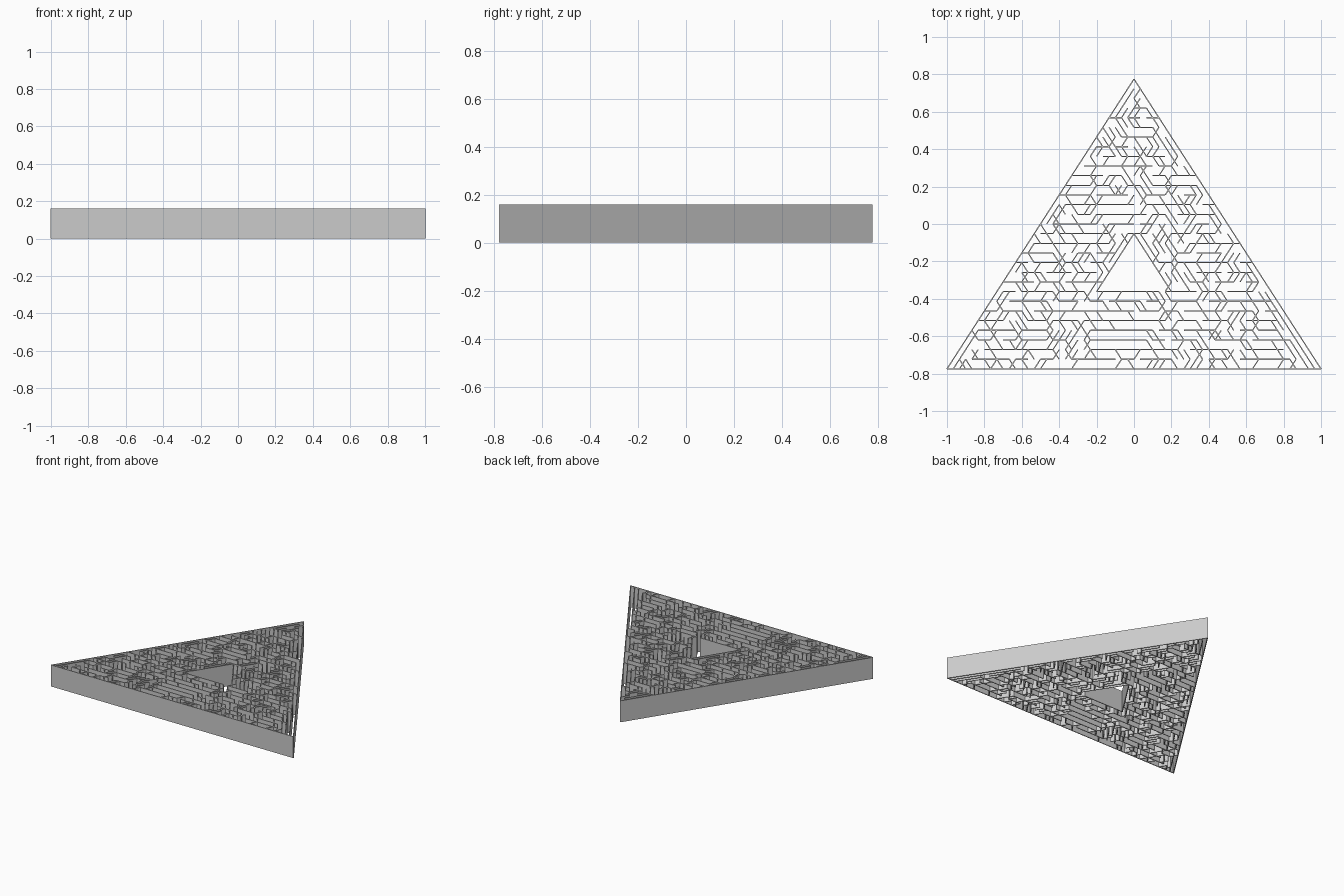
import bpy, bmesh, random
from mathutils import Vector

if "Cube" in bpy.data.objects:
    bpy.data.objects.remove(bpy.data.objects["Cube"])

random.seed(11)
N, HGT, T = 30, 0.16, 0.006            # lattice rows, wall height, wall thickness
SX, SY = 1 / 30, 1.55 / 30             # half cell width, row height
DIRS = [(2, 0), (1, 1), (-1, 1), (-2, 0), (-1, -1), (1, -1)]


def step(n, d):
    return (n[0] + DIRS[d][0], n[1] + DIRS[d][1])


def inside(n):
    h, r = n
    if not (0 <= r <= N and abs(h) <= N - r):
        return False
    return not (r > 8 and abs(h) < 14 - r)      # keep the centre court empty


def trace(start, path):
    """Edges of a wall that starts at a lattice node and follows direction digits."""
    out, n = [], start
    for c in path:
        out.append((n, int(c)))
        n = step(n, int(c))
    return out


def build(name, edges):
    """Merge straight runs of edges and raise each run as a thin upright slab."""
    es = set((n, d) if d < 3 else (step(n, d), d - 3) for n, d in edges)
    bm = bmesh.new()
    for n, d in sorted(es):
        if (step(n, d + 3), d) in es:
            continue
        e = n
        while (e, d) in es:
            e = step(e, d)
        a = Vector((n[0] * SX, n[1] * SY - 0.775))
        b = Vector((e[0] * SX, e[1] * SY - 0.775))
        u = (b - a).normalized()
        p = Vector((-u.y, u.x)) * T / 2
        vs = [bm.verts.new((*c, 0)) for c in (a - p, b - p, b + p, a + p)]
        f = bm.faces.new(vs)
        top = bmesh.ops.extrude_face_region(bm, geom=[f], use_keep_orig=True)["geom"]
        bmesh.ops.translate(bm, vec=(0, 0, HGT),
                            verts=[v for v in top if isinstance(v, bmesh.types.BMVert)])
    bmesh.ops.recalc_face_normals(bm, faces=bm.faces[:])
    me = bpy.data.meshes.new(name)
    bm.to_mesh(me)
    bm.free()
    bpy.context.collection.objects.link(bpy.data.objects.new(name, me))


# Outer triangle and centre court with a doorway at its right corner
outer = trace((-N, 0), "0" * N + "2" * N + "4" * N)
court = trace((0, 14), "4" * 6 + "0" * 5) + trace((0, 14), "5" * 6)

# Main passages that give the maze its layout
maze = []
for start, path in [
    ((1, 29), "454505"), ((0, 24), "5505"), ((-4, 26), "01"), ((-2, 26), "5"),
    ((-5, 25), "555"), ((-7, 21), "01"), ((-11, 19), "001"), ((-6, 18), "0012"),
    ((-9, 17), "0000"), ((-6, 16), "00"), ((-12, 15), "00"), ((10, 20), "3345"),
    ((13, 17), "3"), ((7, 19), "4501"), ((9, 19), "5"), ((17, 13), "33334"),
    ((6, 8), "00"), ((21, 7), "555"), ((-6, 2), "0000005"), ((-4, 3), "000"),
    ((-6, 4), "00"), ((-5, 5), "00"), ((-4, 7), "005"), ((-24, 4), "00"),
    ((-18, 4), "00505"), ((13, 3), "00500"), ((-28, 0), "15"), ((-26, 2), "5"),
    ((-25, 5), "4501"), ((-19, 7), "001"), ((22, 2), "0"), ((11, 5), "001"),
]:
    maze += trace(start, path)

maze = [(n, d) for n, d in maze if inside(n) and inside(step(n, d))]

# Grow the remaining walls until every lattice node is reached
used, arms = set(), {}


def mark(n, d, wall):
    m = step(n, d)
    used.update((n, m))
    if wall:
        arms.setdefault(n, set()).add(d)
        arms.setdefault(m, set()).add((d + 3) % 6)


for n, d in outer + court:
    mark(n, d, False)
for n, d in maze:
    mark(n, d, True)


def open_side(n):
    """Right side stretches that stay clear as long corridors."""
    return n[0] == N - n[1] and (21 <= n[1] <= 28 or 1 <= n[1] <= 10)


active = sorted(n for n in used if not open_side(n))
for strict in (True, False):
    if not strict:
        active = sorted(used)
    while active:
        i = -1 if random.random() < 0.6 else random.randrange(len(active))
        n = active[i]
        have = arms.get(n, set())
        opts = [d for d in range(6) if inside(step(n, d)) and step(n, d) not in used
                and not (strict and any((d - a) % 6 in (1, 5) for a in have))]
        if not opts or (strict and len(have) > 2):
            active.pop(i)
            continue
        d = random.choice(opts)
        maze.append((n, d))
        mark(n, d, True)
        active.append(step(n, d))

build("outer_wall", outer)
build("centre_court", court)
build("maze_walls", maze)
